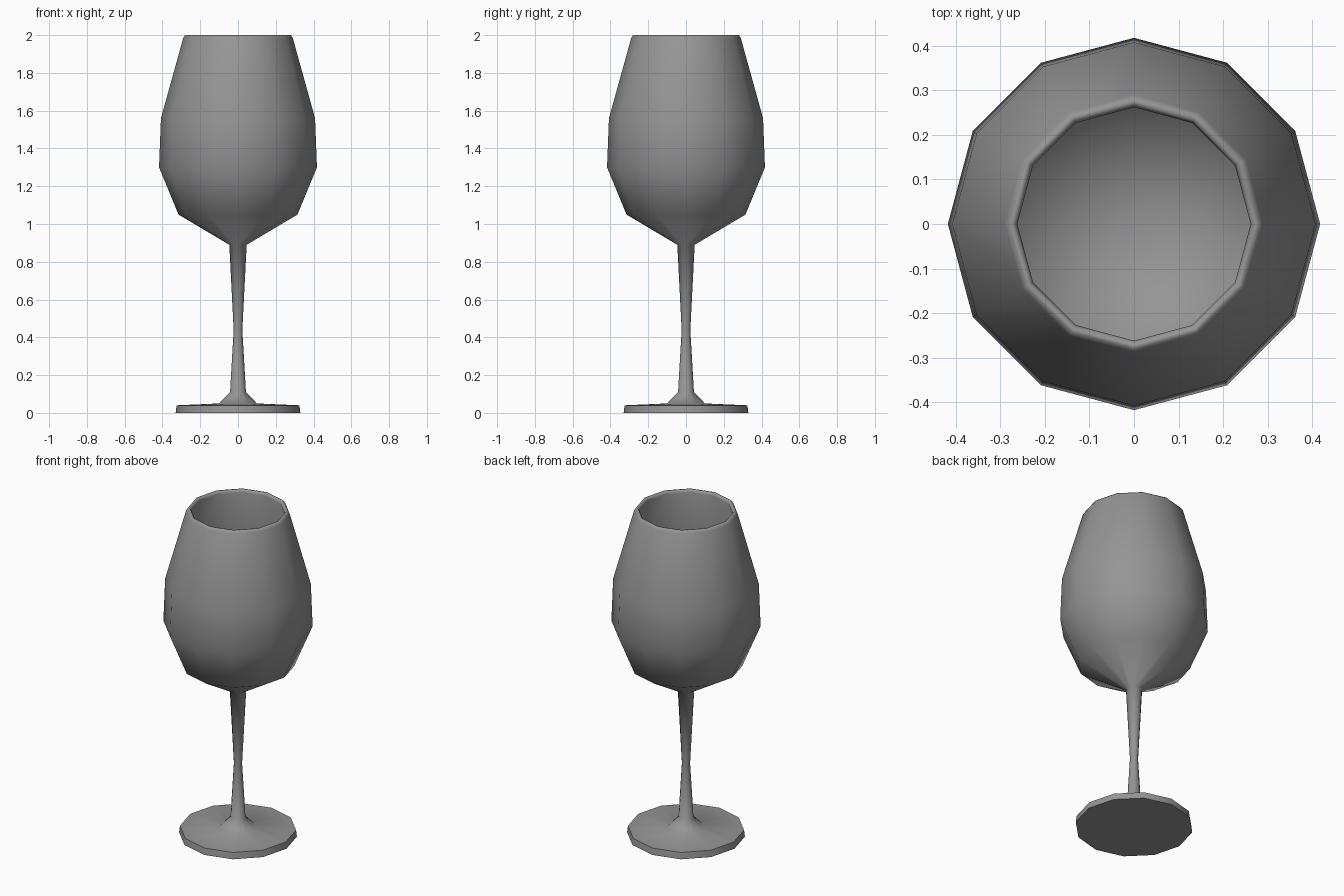
import bpy
import bmesh
import math

SIDES = 12

cube = bpy.data.objects.get("Cube")
if cube:
    bpy.data.objects.remove(cube, do_unlink=True)

# Single grey material
glass = bpy.data.materials.new("grey glass")
glass.use_nodes = True
colour = (0.3, 0.3, 0.3, 1)
glass.diffuse_color = colour
glass.node_tree.nodes["Principled BSDF"].inputs["Base Color"].default_value = colour


def lathe(name, profile, smooth_angle):
    """Revolve an (r, z) profile around the z axis."""
    bm = bmesh.new()
    verts = [bm.verts.new((r, 0, z)) for r, z in profile]
    edges = [bm.edges.new(pair) for pair in zip(verts, verts[1:])]
    bmesh.ops.spin(bm, geom=verts + edges, cent=(0, 0, 0), axis=(0, 0, 1),
                   angle=math.tau, steps=SIDES, use_merge=True)
    bmesh.ops.remove_doubles(bm, verts=bm.verts, dist=0.0005)
    bmesh.ops.recalc_face_normals(bm, faces=bm.faces)
    mesh = bpy.data.meshes.new(name)
    bm.to_mesh(mesh)
    bm.free()
    mesh.materials.append(glass)
    obj = bpy.data.objects.new(name, mesh)
    bpy.context.collection.objects.link(obj)
    bpy.ops.object.select_all(action="DESELECT")
    obj.select_set(True)
    bpy.context.view_layer.objects.active = obj
    bpy.ops.object.shade_smooth_by_angle(angle=math.radians(smooth_angle))
    return obj


# Foot, stem, bowl and hollow inside as one continuous wall
foot = [(0, 0), (0.33, 0), (0.325, 0.04), (0.1, 0.05)]
stem = [(0.042, 0.11), (0.023, 0.44), (0.046, 0.89)]
bowl = [(0.315, 1.05), (0.418, 1.3), (0.408, 1.56)]
rim = [(0.29, 1.985), (0.28, 2), (0.27, 2), (0.262, 1.985)]
inside = [(0.383, 1.55), (0.392, 1.31), (0.3, 1.07), (0, 0.92)]

lathe("wine_glass", foot + stem + bowl + rim + inside, 80)
